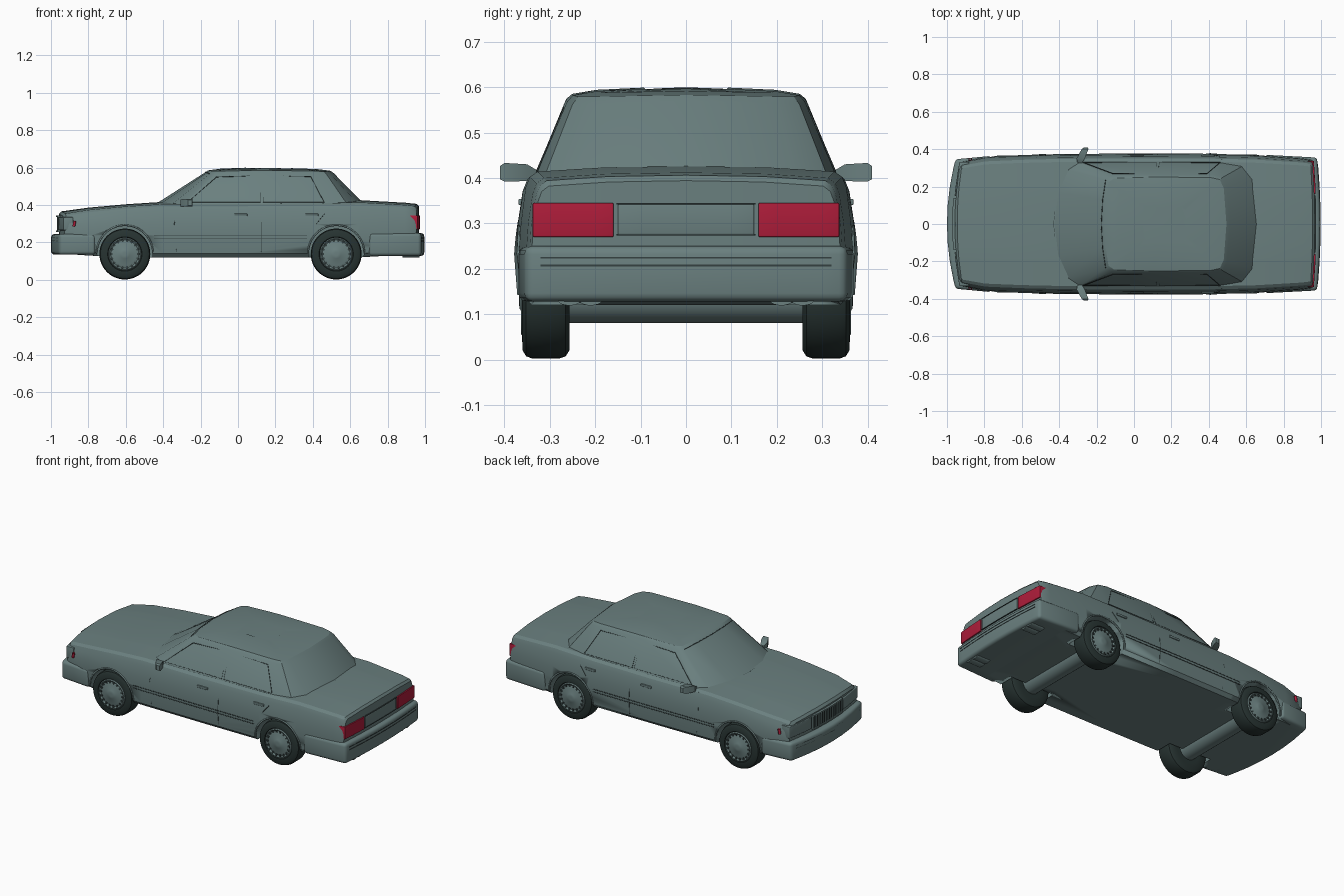
import bpy, bmesh, math
from mathutils import Matrix, Vector

if "Cube" in bpy.data.objects:
    bpy.data.objects.remove(bpy.data.objects["Cube"])


def material(name, rgb):
    m = bpy.data.materials.new(name)
    m.diffuse_color = (*rgb, 1)
    m.use_nodes = True
    m.node_tree.nodes["Principled BSDF"].inputs["Base Color"].default_value = m.diffuse_color
    return m


PAINT = material("grey_green_paint", (0.145, 0.215, 0.213))
RED = material("red_lens", (0.42, 0.012, 0.042))
RUBBER = material("dark_rubber", (0.020, 0.033, 0.031))
TRIM = material("dark_trim", (0.035, 0.052, 0.052))


def finish(name, bm, mat, angle=35):
    bmesh.ops.recalc_face_normals(bm, faces=bm.faces[:])
    me = bpy.data.meshes.new(name)
    bm.to_mesh(me)
    bm.free()
    ob = bpy.data.objects.new(name, me)
    bpy.context.collection.objects.link(ob)
    me.materials.append(mat)
    bpy.ops.object.select_all(action='DESELECT')
    ob.select_set(True)
    bpy.context.view_layer.objects.active = ob
    bpy.ops.object.shade_smooth_by_angle(angle=math.radians(angle))
    return ob


def bow(bm):
    """Slice lengthwise, then bow the nose and tail in plan."""
    for y in (-0.3, -0.2, -0.1, 0, 0.1, 0.2, 0.3):
        bmesh.ops.bisect_plane(bm, geom=bm.verts[:] + bm.edges[:] + bm.faces[:],
                               plane_co=(0, y, 0), plane_no=(0, 1, 0))
    for v in bm.verts:
        q = (v.co.y / 0.34) ** 2
        f = max(0, (-0.7 - v.co.x) / 0.255)
        r = max(0, (v.co.x - 0.7) / 0.265)
        v.co.x += 0.032 * f * f * q - 0.013 * r * r * q


def block(name, x, y, z, mat, bevel=0.0, taper=0.0, bent=True):
    bm = bmesh.new()
    bmesh.ops.create_cube(bm, size=1)
    for v in bm.verts:
        v.co = Vector([a[0] if c < 0 else a[1] for a, c in zip((x, y, z), v.co)])
        if abs(v.co.x) > 0.9:
            v.co.y *= 1 - taper
    if bevel:
        bmesh.ops.bevel(bm, geom=bm.edges[:], offset=bevel, segments=3,
                        profile=0.5, affect='EDGES')
    if bent:
        bow(bm)
    return finish(name, bm, mat)


def loft(rings):
    bm = bmesh.new()
    rows = [[bm.verts.new(p) for p in r] for r in rings]
    n = len(rows[0])
    for a, b in zip(rows, rows[1:]):
        for i in range(n):
            bm.faces.new((a[i], a[(i + 1) % n], b[(i + 1) % n], b[i]))
    bm.faces.new(rows[0])
    bm.faces.new(rows[-1])
    return bm


def lerp(t, table):
    for (a, u), (b, v) in zip(table, table[1:]):
        if t <= b:
            return u + (v - u) * max(0, (t - a) / (b - a))
    return table[-1][1]


# Lower body: x, half width, deck height, sill height
STATIONS = [(-0.958, .325, .340, .15), (-0.945, .333, .354, .14), (-0.8, .358, .374, .13),
            (-0.6, .367, .392, .12), (-0.4, .372, .405, .12), (0, .375, .405, .12),
            (0.4, .374, .408, .12), (0.65, .368, .414, .12), (0.9, .352, .400, .135),
            (0.955, .345, .394, .14), (0.967, .340, .382, .15)]


def half_section(w, zt, zb):
    return [(0, zb), (.93 * w, zb), (.98 * w, zb + .02), (w, .235), (.988 * w, .30),
            (.96 * w, zt - .035), (.935 * w, zt - .012), (.89 * w, zt),
            (.5 * w, zt + .009), (0, zt + .012)]


rings = []
for x, w, zt, zb in STATIONS:
    h = half_section(w, zt, zb)
    rings.append([(x, y, z) for y, z in h] + [(x, -y, z) for y, z in h[-2:0:-1]])
bm = loft(rings)
bow(bm)
body = finish("lower_body", bm, PAINT, 30)


def body_y(x, z):
    """Half width of the body side at a given place."""
    w, zt = (lerp(x, [(s[0], s[k]) for s in STATIONS]) for k in (1, 2))
    return lerp(z, [(b, a) for a, b in half_section(w, zt, .12)[2:8]])


# Wheel wells cut from the body
AXLES = (("front", -0.605), ("rear", 0.525))
for end, x in AXLES:
    for s in (-1, 1):
        c = bmesh.new()
        bmesh.ops.create_cone(c, cap_ends=True, segments=40, radius1=.148, radius2=.148, depth=.26,
                              matrix=Matrix.Translation((x, s * .37, .142)) @ Matrix.Rotation(math.pi / 2, 4, 'X'))
        cutter = finish("well_cutter", c, PAINT)
        cutter.hide_render = True
        mod = body.modifiers.new("well", 'BOOLEAN')
        mod.operation, mod.object, mod.solver = 'DIFFERENCE', cutter, 'EXACT'
        bpy.context.view_layer.objects.active = body
        bpy.ops.object.modifier_apply(modifier="well")
        bpy.data.objects.remove(cutter)

# Cabin: half outlines at the belt line and the roof edge
BELT = [(-.43, 0, .412), (-.412, .17, .409), (-.365, .295, .395), (-.30, .335, .395), (.1, .338, .395),
        (.46, .335, .395), (.59, .315, .395), (.64, .24, .41), (.66, 0, .42)]
ROOF = [(-.175, 0, .575), (-.168, .13, .572), (-.152, .235, .566), (-.12, .257, .566), (.1, .264, .574),
        (.42, .262, .568), (.475, .25, .562), (.497, .20, .563), (.512, 0, .57)]


def full(h):
    return h + [(x, -y, z) for x, y, z in h[-2:0:-1]]


def inset(h, k, z):
    return [(.16 + (x - .16) * k, y * k, z + (p - .57) * .5) for x, y, p in h]


cabin = [full(BELT), full(ROOF), full(inset(ROOF, .95, .583)), full(inset(ROOF, .75, .592)),
         full(inset(ROOF, .35, .597))]
finish("cabin", loft(cabin), PAINT, 28)


def seam(name, pts, mat=TRIM, r=.0022, closed=False):
    cu = bpy.data.curves.new(name, 'CURVE')
    cu.dimensions, cu.bevel_depth, cu.bevel_resolution = '3D', r, 1
    sp = cu.splines.new('POLY')
    sp.points.add(len(pts) - 1)
    for p, q in zip(sp.points, pts):
        p.co = (*q, 1)
    sp.use_cyclic_u = closed
    cu.materials.append(mat)
    bpy.context.collection.objects.link(bpy.data.objects.new(name, cu))


def on_side(pts, s):
    return [(x, s * body_y(x, z), z) for x, z in pts]


def on_cabin(pts, s):
    return [(x, s * (.337 - (z - .395) * .43), z) for x, z in pts]


def revolve(name, profile, x, s, mat, steps=48):
    bm = bmesh.new()
    rows = [[bm.verts.new((x + r * math.cos(a), s * y, .138 + r * math.sin(a)))
             for a in (2 * math.pi * i / steps for i in range(steps))] for y, r in profile]
    for a, b in zip(rows, rows[1:]):
        for i in range(steps):
            bm.faces.new((a[i], a[i - 1], b[i - 1], b[i]))
    bm.faces.new(rows[0])
    bm.faces.new(rows[-1])
    return finish(name, bm, mat)


for s, side in ((-1, "right_hand"), (1, "left_hand")):
    # Window frames, door gaps and side rub strips
    seam(side + "_front_window_frame", on_cabin([(-.27, .415), (-.115, .55), (.115, .557), (.12, .415)], s), closed=True)
    seam(side + "_rear_window_frame", on_cabin([(.135, .415), (.13, .557), (.39, .552), (.46, .415)], s), closed=True)
    seam(side + "_front_door_gap", on_side([(-.33, .395), (-.34, .3), (-.33, .15)], s), r=.0015)
    seam(side + "_middle_door_gap", on_side([(.125, .40), (.125, .3), (.125, .235), (.125, .15)], s), r=.0015)
    seam(side + "_rear_door_gap", on_side([(.47, .40), (.46, .35), (.42, .30)], s), r=.0015)
    for z in (.222, .238):
        seam(side + "_rub_strip", on_side([(-.45, z), (-.2, z), (0, z), (.37, z)], s), r=.0022)
    for x in (-.02, .36):
        block(side + "_door_handle", (x, x + .07), sorted((s * .355, s * .369)), (.340, .354), PAINT, .003, bent=False)

    # Wheels, hubcaps and arch lips
    for end, x in AXLES:
        tag = f"{side}_{end}_"
        revolve(tag + "tyre", [(.257, .08), (.257, .118), (.265, .131), (.28, .136), (.338, .136),
                               (.352, .131), (.36, .118), (.361, .092), (.352, .086)], x, s, RUBBER)
        revolve(tag + "hubcap", [(.34, .088), (.358, .088), (.363, .083), (.356, .074), (.362, .058),
                                 (.364, .03), (.367, .025), (.368, .01)], x, s, PAINT)
        bm = bmesh.new()
        for i in range(18):
            a = 2 * math.pi * i / 18
            m = (Matrix.Translation((x, s * .3605, .138)) @ Matrix.Rotation(a, 4, 'Y')
                 @ Matrix.Translation((.073, 0, 0)) @ Matrix.Diagonal((.014, .005, .009, 1)))
            bmesh.ops.create_cube(bm, size=1, matrix=m)
        finish(tag + "hubcap_slots", bm, TRIM)
        arc = [(x + .15 * math.cos(t), .142 + .15 * math.sin(t))
               for t in (math.pi * i / 24 for i in range(25))]
        seam(tag + "arch_lip", on_side(arc, s), PAINT, .005)

    # Door mirrors
    bm = bmesh.new()
    for y, x, hx, z0, z1 in ((.325, -.29, .012, .395, .415), (.35, -.285, .022, .393, .43),
                             (.40, -.262, .018, .392, .433), (.41, -.256, .01, .397, .426)):
        for dx in (-hx, hx):
            for z in (z0, z1):
                bm.verts.new((x + dx, s * y, z))
    bmesh.ops.convex_hull(bm, input=bm.verts[:])
    finish(side + "_mirror", bm, PAINT)

    # Lamps
    block(side + "_tail_lamp", (.918, .975), sorted((s * .163, s * .3445)), (.27, .345), RED, .003, .02)
    block(side + "_headlamp", (-.966, -.90), sorted((s * .15, s * .332)), (.265, .335), PAINT, .004)
    seam(side + "_side_marker", [(-.878, s * .3455, .285), (-.872, s * .3455, .315)], RED, .008)

    # Twin exhaust tips
    for y in (.215, .262) if s > 0 else (-.215, -.262):
        bm = bmesh.new()
        bmesh.ops.create_cone(bm, cap_ends=True, segments=20, radius1=1, radius2=1, depth=1,
                              matrix=Matrix.Translation((.925, y + s * -.005, .132))
                              @ Matrix.Diagonal((.09, .026, .013, 1)) @ Matrix.Rotation(math.pi / 2, 4, 'Y'))
        finish(side + "_exhaust_tip", bm, PAINT)

# Axle tubes
for end, x in AXLES:
    bm = bmesh.new()
    bmesh.ops.create_cone(bm, cap_ends=True, segments=28, radius1=.058, radius2=.058, depth=.54,
                          matrix=Matrix.Translation((x, 0, .138)) @ Matrix.Rotation(math.pi / 2, 4, 'X'))
    finish(end + "_axle", bm, PAINT)

# Bumpers with dark inserts
block("front_bumper", (-1.0, -.765), (-.364, .364), (.135, .245), PAINT, .018, .05)
block("rear_bumper", (.70, .996), (-.370, .370), (.128, .25), PAINT, .018, .04)
for z in (.205, .222):
    block("front_bumper_insert", (-1.0, -.95), (-.31, .31), (z, z + .004), TRIM)
    block("rear_bumper_insert", (.95, .998), (-.32, .32), (z, z + .004), TRIM)

# Grille: dark backing, frame and upright bars
block("grille_backing", (-.964, -.93), (-.135, .135), (.26, .335), TRIM)
for z in (.255, .335):
    block("grille_frame", (-.972, -.93), (-.14, .14), (z, z + .008), PAINT)
for i in range(13):
    y = -.135 + i * .0225
    block("grille_bar", (-.969, -.93), (y - .005, y + .005), (.256, .34), PAINT)

# Number plate panel between the tail lamps
block("plate_panel", (.95, .972), (-.15, .15), (.275, .342), PAINT, .003)
for z in (.273, .342):
    block("plate_panel_edge", (.95, .974), (-.153, .153), (z, z + .003), TRIM)

# Glass outlines front and rear, boot lid gap
for name, pts in (("windscreen_edge", BELT[:3]), ("roof_front_edge", ROOF[:3]), ("rear_glass_edge", BELT[-2:])):
    line = [(x, -y, z + .002) for x, y, z in reversed(pts)] + [(x, y, z + .002) for x, y, z in pts]
    if name == "rear_glass_edge":
        line = [(x, y, z + .004) for x, y, z in ((BELT[7][0], -.24, .41), BELT[8], BELT[7])]
    seam(name, line, r=.0018)
